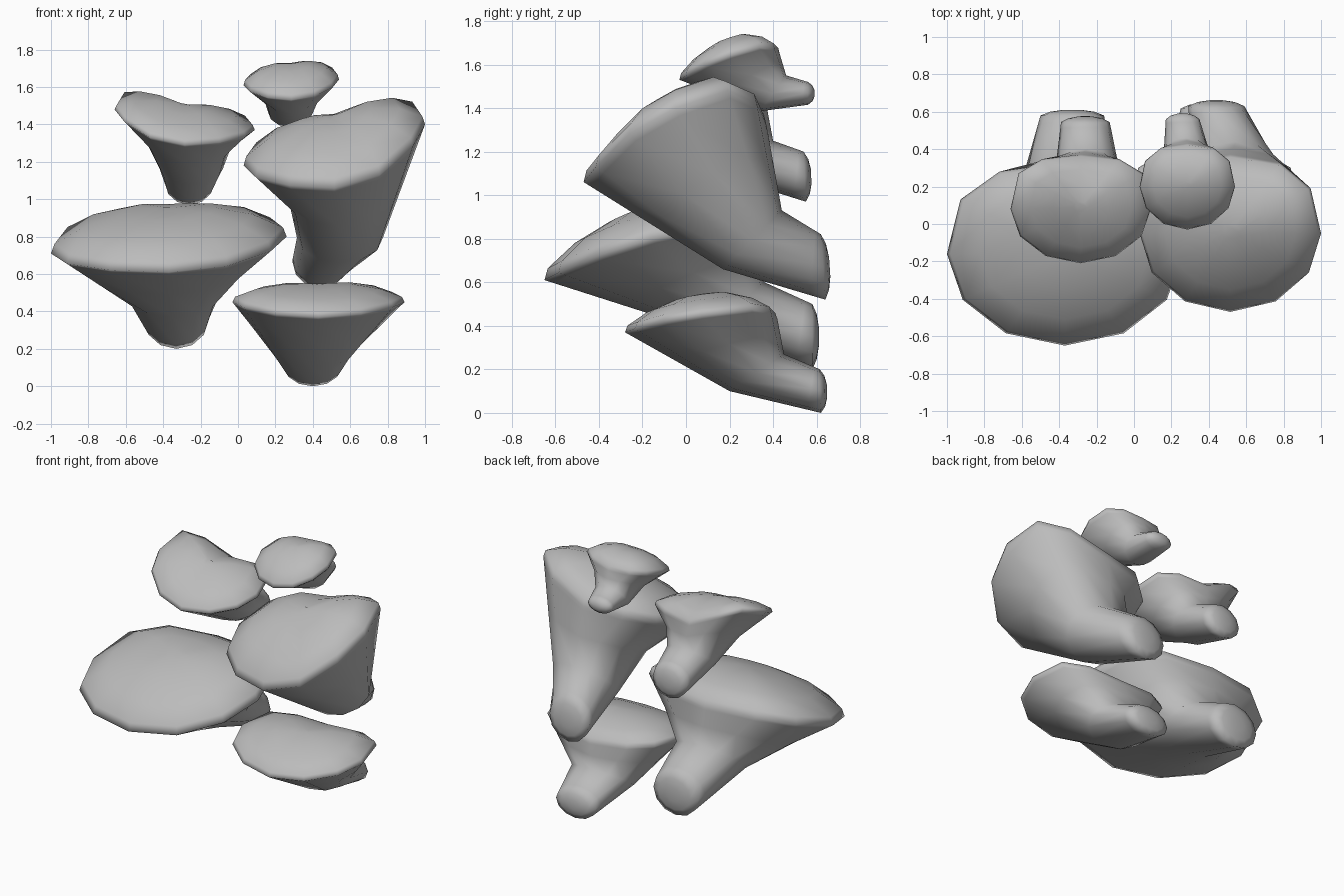
import bpy
import bmesh
from math import sin, cos, pi, copysign
from mathutils import Vector

if "Cube" in bpy.data.objects:
    bpy.data.objects.remove(bpy.data.objects["Cube"])

SIDES = 12

grey = bpy.data.materials.new("fungus_grey")
grey.use_nodes = True
colour = (0.5, 0.5, 0.5, 1)
grey.diffuse_color = colour
grey.node_tree.nodes["Principled BSDF"].inputs["Base Color"].default_value = colour


def oval(cx, hw, front, back):
    """Tilted oval through a front and a back (y, z) point."""
    f, b = Vector((cx, *front)), Vector((cx, *back))
    mid = (f + b) / 2
    angles = [2 * pi * i / SIDES for i in range(SIDES)]
    return [mid + (f - mid) * cos(a) + Vector((hw * sin(a), 0, 0)) for a in angles]


def cap_rim(cx, hw, front, back, sides, lifts, power):
    """Cap edge with fuller back corners, set side heights and lifted back corners."""
    f, b = Vector((cx, *front)), Vector((cx, *back))
    mid = (f + b) / 2
    pts = []
    for i in range(SIDES):
        a = 2 * pi * i / SIDES
        s, c = sin(a), cos(a)
        side = 0 if s > 0 else 1
        lift = 0
        if c < -0.01:
            lift = lifts[side] * abs(sin(2 * a))
            c = -abs(c) ** power
            s = copysign(abs(s) ** 0.85, s)
        p = mid + (f - mid) * c + Vector((hw * s, 0, lift))
        p.z += s * s * (sides[side] - mid.z)
        pts.append(p)
    return pts


def scaled(pts, k, shift):
    mid = sum(pts, Vector()) / len(pts)
    return [mid + (p - mid) * k + Vector(shift) for p in pts]


def blend(a, b, t):
    return [p.lerp(q, t) for p, q in zip(a, b)]


def pinched(pts, left, right):
    """Narrow a ring towards its middle by a separate factor on each side."""
    cx = sum(p.x for p in pts) / len(pts)
    return [Vector((cx + (p.x - cx) * (left if p.x > cx else right), p.y, p.z)) for p in pts]


def bracket_fungus(name, rim, dome, pinch, neck, tip):
    rim, neck, tip = cap_rim(*rim), oval(*neck), oval(*tip)
    # Domed cap, thin rim, tapering underside, then the rounded stem end
    dome_steps = ((0.1, 1.0), (0.4, 0.93), (0.72, 0.66), (0.97, 0.25))
    rings = [scaled(rim, k, (0, 0, dome * h)) for k, h in dome_steps]
    end = scaled(tip, 1, (0, -0.02, 0))
    collar = pinched(blend(rim, neck, 0.5), *pinch)
    rings += [rim, blend(rim, collar, 0.12), collar, neck, blend(neck, end, 0.85), end,
              scaled(tip, 0.7, (0, 0, 0)), scaled(tip, 0.3, (0, 0.01, 0))]
    bm = bmesh.new()
    loops = [[bm.verts.new(p) for p in r] for r in rings]
    for a, b in zip(loops, loops[1:]):
        for i in range(SIDES):
            j = (i + 1) % SIDES
            bm.faces.new((a[i], a[j], b[j], b[i]))
    bm.faces.new(loops[0])
    bm.faces.new(loops[-1])
    bmesh.ops.recalc_face_normals(bm, faces=bm.faces)
    mesh = bpy.data.meshes.new(name)
    bm.to_mesh(mesh)
    bm.free()
    mesh.materials.append(grey)
    for poly in mesh.polygons:
        poly.use_smooth = True
    obj = bpy.data.objects.new(name, mesh)
    bpy.context.collection.objects.link(obj)


# Cap: centre x, half width, front (y, z), back (y, z), side heights, corner lifts, corner power
# Neck and tip: centre x, half width, front (y, z), back (y, z)
bracket_fungus("lower_left_fungus",
               (0.43, 0.46, (-0.28, 0.37), (0.42, 0.43), (0.45, 0.45), (0.02, 0.01), 0.6),
               0.115, (1, 1),
               (0.4, 0.22, (0.2, 0.1), (0.45, 0.27)),
               (0.4, 0.15, (0.64, 0.0), (0.635, 0.2)))
bracket_fungus("large_right_fungus",
               (-0.37, 0.63, (-0.65, 0.61), (0.33, 0.85), (0.8, 0.71), (0.0, 0.02), 0.75),
               0.2, (0.95, 1),
               (-0.35, 0.25, (0.1, 0.37), (0.36, 0.6)),
               (-0.33, 0.17, (0.6, 0.2), (0.6, 0.5)))
bracket_fungus("upper_right_fungus",
               (-0.285, 0.375, (-0.21, 1.29), (0.37, 1.41), (1.37, 1.48), (0.02, 0.07), 0.6),
               0.1, (0.83, 0.85),
               (-0.25, 0.17, (0.2, 1.08), (0.4, 1.25)),
               (-0.26, 0.13, (0.57, 0.97), (0.56, 1.2)))
bracket_fungus("large_left_fungus",
               (0.515, 0.485, (-0.47, 1.06), (0.37, 1.32), (1.4, 1.18), (0.06, 0.0), 0.8),
               0.19, (1, 0.72),
               (0.545, 0.23, (0.17, 0.66), (0.44, 0.93)),
               (0.44, 0.15, (0.66, 0.52), (0.64, 0.82)))
bracket_fungus("small_top_fungus",
               (0.285, 0.255, (-0.03, 1.53), (0.43, 1.65), (1.64, 1.61), (0.015, 0.0), 0.75),
               0.11, (0.86, 0.77),
               (0.28, 0.12, (0.34, 1.385), (0.46, 1.55)),
               (0.26, 0.09, (0.58, 1.415), (0.58, 1.52)))
